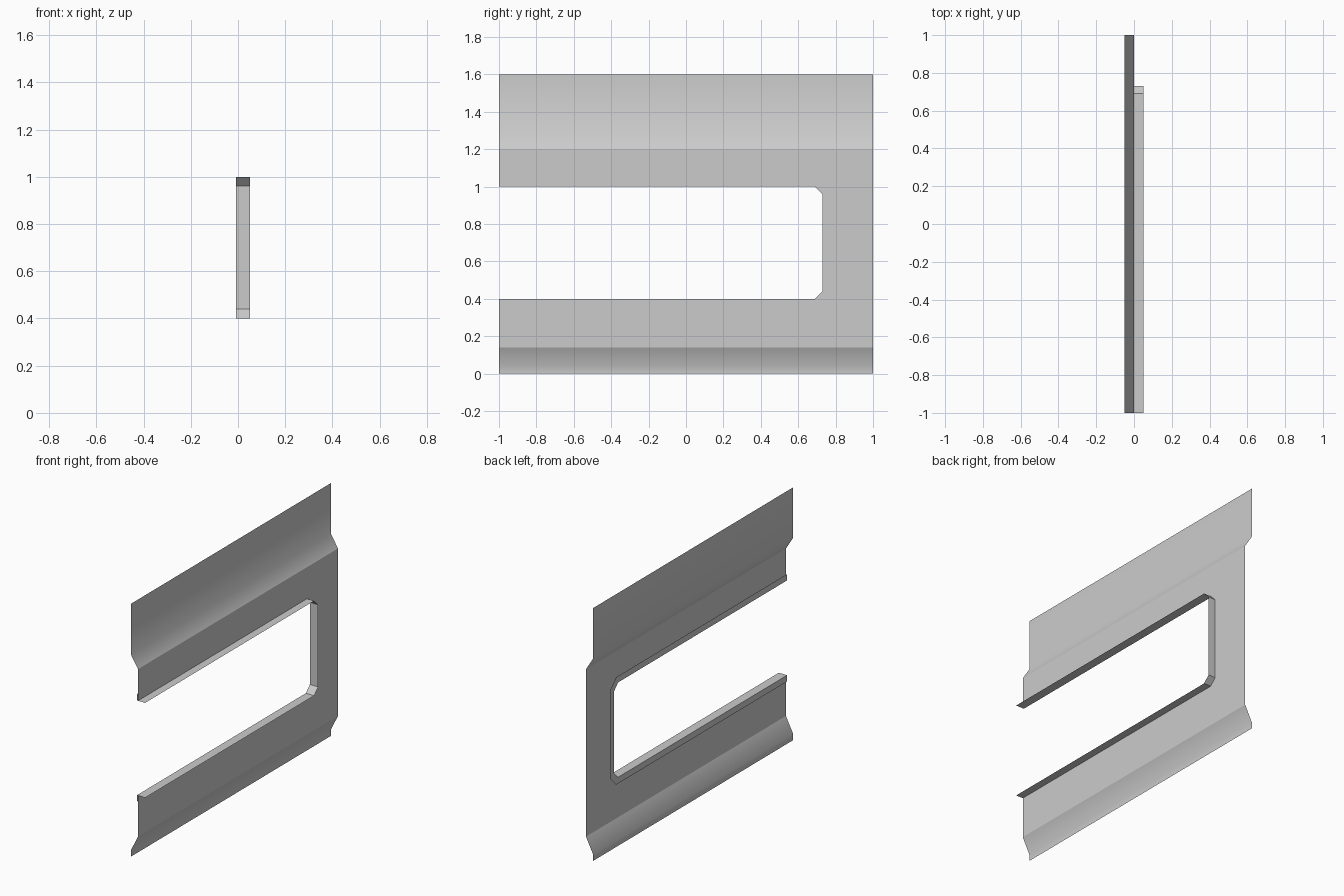
import bpy

# Remove the default object
cube = bpy.data.objects.get("Cube")
if cube:
    bpy.data.objects.remove(cube, do_unlink=True)

# Single plain grey
GREY = (0.6, 0.6, 0.6, 1)
grey = bpy.data.materials.new("plain_grey")
grey.use_nodes = True
grey.diffuse_color = GREY
grey.node_tree.nodes["Principled BSDF"].inputs["Base Color"].default_value = GREY


def make_part(name, verts, faces, smooth=False):
    mesh = bpy.data.meshes.new(name)
    mesh.from_pydata(verts, [], faces)
    mesh.materials.append(grey)
    for poly in mesh.polygons:
        poly.use_smooth = smooth
    mesh.update()
    obj = bpy.data.objects.new(name, mesh)
    bpy.context.collection.objects.link(obj)
    return obj


def strip(name, rows, smooth=False):
    """Bridge consecutive rows of equal length with quads."""
    n = len(rows[0])
    verts = [p for row in rows for p in row]
    faces = [(r * n + i, (r + 1) * n + i, (r + 1) * n + i + 1, r * n + i + 1)
             for r in range(len(rows) - 1) for i in range(n - 1)]
    return make_part(name, verts, faces, smooth)


def bent_panel(name, profile):
    """Sweep an (x, z) profile, listed bottom to top, along the full length."""
    strip(name, [[(x, y, z) for x, z in profile] for y in (-1, 1)], True)


# Opening outline as (y, z), and the flange outline around it
opening = [(-1, 0.4), (0.69, 0.4), (0.73, 0.44),
           (0.73, 0.96), (0.69, 1.0), (-1, 1.0)]
flange = [(-1, 0.36), (0.71, 0.36), (0.77, 0.42),
          (0.77, 0.98), (0.71, 1.04), (-1, 1.04)]

# Flat centre sheet with the open notch
outline = [(-1, 0.14), (1, 0.14), (1, 1.2), (-1, 1.2)] + opening[::-1]
make_part("centre_panel", [(0, y, z) for y, z in outline],
          [tuple(range(len(outline)))])

# Bent upper and lower sheets
bent_panel("upper_panel", [(0, 1.2), (-0.05, 1.28), (-0.05, 1.6)])
bent_panel("lower_panel", [(-0.05, 0), (-0.05, 0.04), (0, 0.14)])

# Trim lining the notch, with a flange behind the sheet
strip("opening_trim", [[(x, y, z) for y, z in path] for x, path in
                       ((-0.008, flange), (-0.008, opening), (0.05, opening))])
